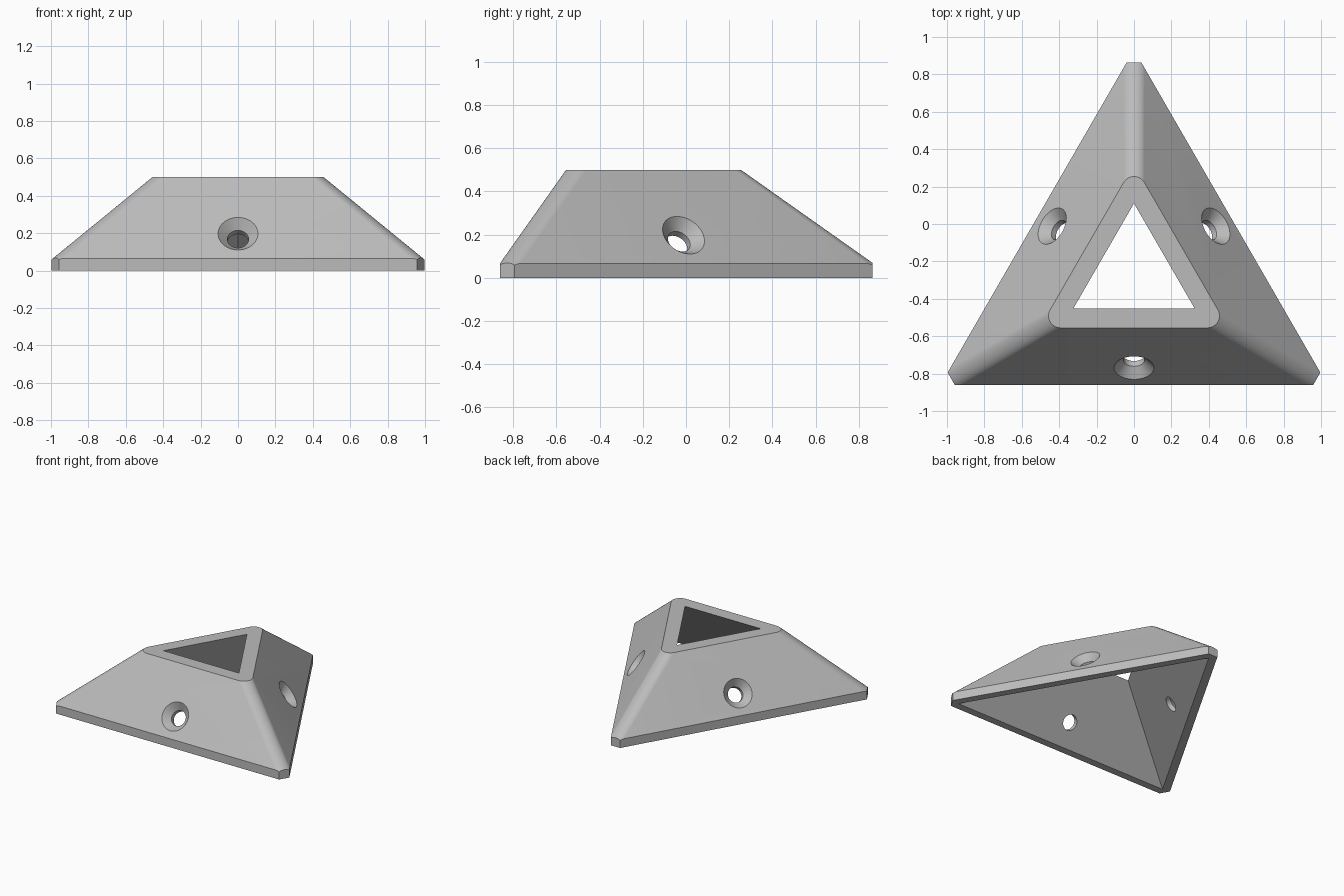
import bpy, bmesh, math
from mathutils import Vector, Matrix

if "Cube" in bpy.data.objects:
    bpy.data.objects.remove(bpy.data.objects["Cube"])

CENTRE = Vector((0, -0.264, 0))
SLOPE = 0.7071           # inward run per unit of height
HEIGHT, LIP = 0.5, 0.065
BASE_R, TOP_R = 0.598, 0.291
FILLET = 0.064
HOLE_Z = 0.197

grey = bpy.data.materials.new("plain grey")
grey.use_nodes = True
colour = (0.5, 0.5, 0.5, 1)
grey.diffuse_color = colour
grey.node_tree.nodes["Principled BSDF"].inputs["Base Color"].default_value = colour


def triangle(inradius, fillet=0.0, steps=0):
    """Triangle outline around the centre, with optionally rounded corners."""
    points = []
    for k in range(3):
        corner = math.radians(90 + 120 * k)
        middle = 2 * (inradius - fillet)
        for i in range(steps + 1):
            a = corner + (math.radians(120) * (i / steps - 0.5) if steps else 0)
            points.append((middle * math.cos(corner) + fillet * math.cos(a),
                           middle * math.sin(corner) + fillet * math.sin(a)))
    return points


def clipped_triangle(inradius, reach):
    """Triangle outline with each corner cut off square."""
    half = (2 * inradius - reach) * math.tan(math.radians(30))
    points = []
    for k in range(3):
        a = math.radians(90 + 120 * k)
        out, side = Vector((math.cos(a), math.sin(a))), Vector((-math.sin(a), math.cos(a)))
        points += [out * reach - side * half, out * reach + side * half]
    return points


def loft(name, rings, matrix=Matrix.Translation(CENTRE)):
    """Solid through a list of (outline, z) rings."""
    bm = bmesh.new()
    loops = [[bm.verts.new((p[0], p[1], z)) for p in outline] for outline, z in rings]
    n = len(loops[0])
    for low, high in zip(loops, loops[1:]):
        for i in range(n):
            j = (i + 1) % n
            bm.faces.new((low[i], low[j], high[j], high[i]))
    bm.faces.new(loops[0][::-1])
    bm.faces.new(loops[-1])
    bm.transform(matrix)
    bmesh.ops.recalc_face_normals(bm, faces=bm.faces)
    mesh = bpy.data.meshes.new(name)
    bm.to_mesh(mesh)
    bm.free()
    mesh.materials.append(grey)
    obj = bpy.data.objects.new(name, mesh)
    bpy.context.collection.objects.link(obj)
    return obj


def circle(radius, n=48):
    return [(radius * math.cos(math.tau * i / n), radius * math.sin(math.tau * i / n))
            for i in range(n)]


# Sloping body with rounded edges, running past the floor
low = -0.1
body = loft("corner_bracket", [
    (triangle(TOP_R + (HEIGHT - low) * SLOPE, FILLET, 16), low),
    (triangle(TOP_R, FILLET, 16), HEIGHT)])

# Upright lip with clipped corners limits the body
lip = loft("lip_limit", [(clipped_triangle(BASE_R, 1.128), z) for z in (0, HEIGHT + 0.1)])

# Hollow inside, parallel to the outer walls
inner = 0.187
hollow = loft("hollow_cutter", [
    (triangle(inner + (HEIGHT - z) * SLOPE), z) for z in (-0.1, HEIGHT + 0.1)])

# Countersunk screw hole, square to each wall
tools = [(lip, 'INTERSECT'), (hollow, 'DIFFERENCE')]
reach = BASE_R - (HOLE_Z - LIP) * SLOPE
normal = Vector((0, -1, SLOPE)).normalized()
facing = normal.to_track_quat('Z', 'Y').to_matrix().to_4x4()
for k in range(3):
    place = (Matrix.Translation(CENTRE) @ Matrix.Rotation(math.radians(120 * k), 4, 'Z')
             @ Matrix.Translation((0, -reach, HOLE_Z)) @ facing)
    screw = loft("screw_hole_cutter", [
        (circle(0.057), -0.16), (circle(0.057), -0.05),
        (circle(0.106), 0), (circle(0.126), 0.02)], place)
    tools.append((screw, 'DIFFERENCE'))

bpy.ops.object.select_all(action='DESELECT')
body.select_set(True)
bpy.context.view_layer.objects.active = body
for tool, operation in tools:
    mod = body.modifiers.new(tool.name, 'BOOLEAN')
    mod.object, mod.operation, mod.solver = tool, operation, 'EXACT'
    bpy.ops.object.modifier_apply(modifier=mod.name)
for tool, _ in tools:
    bpy.data.objects.remove(tool)

bpy.ops.object.shade_smooth_by_angle(angle=math.radians(25))
